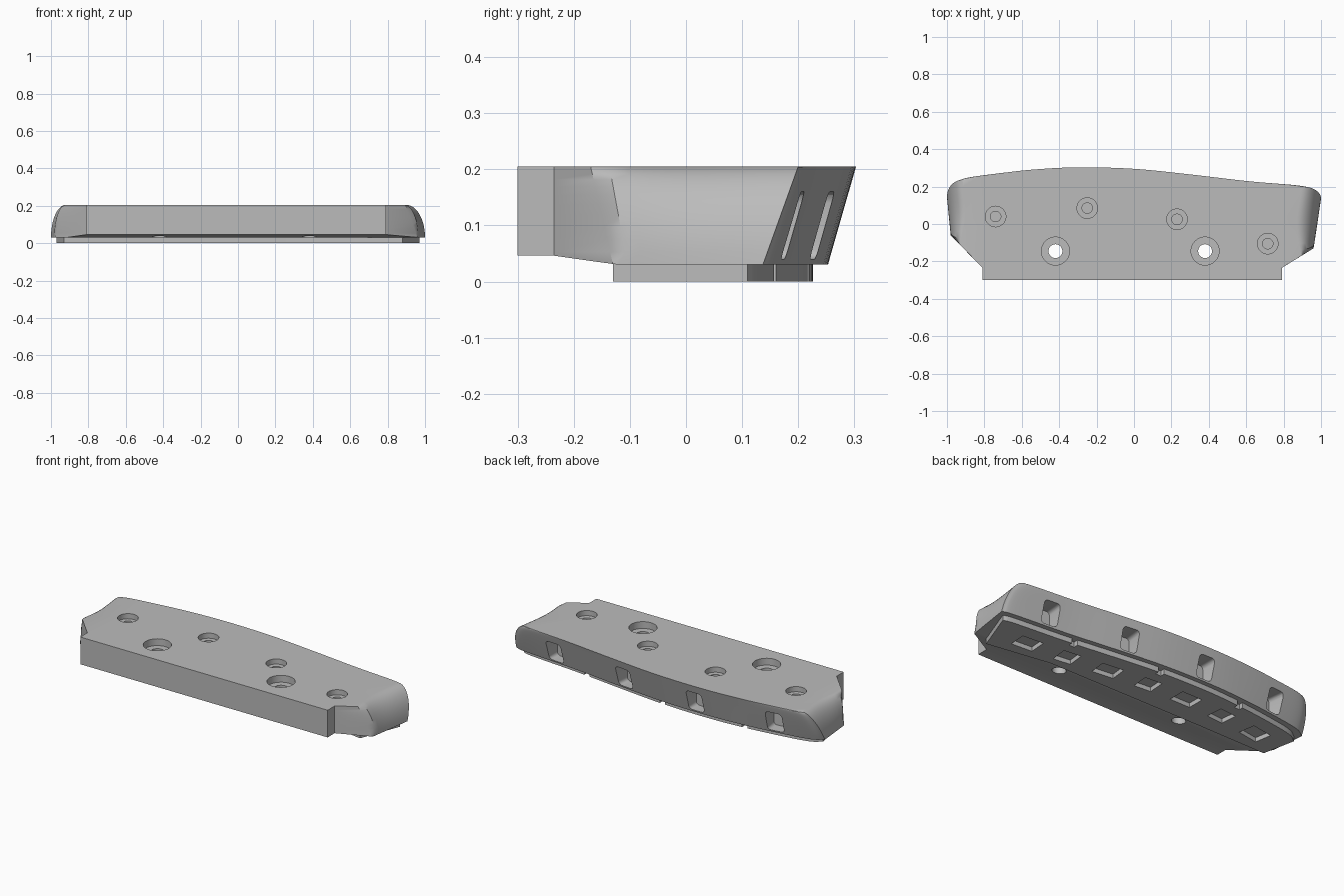
import bpy, bmesh, math
from mathutils import Vector, Matrix

old = bpy.data.objects.get("Cube")
if old:
    bpy.data.objects.remove(old, do_unlink=True)

grey = bpy.data.materials.new("plain_grey")
grey.use_nodes = True
grey.diffuse_color = (0.5, 0.5, 0.5, 1)
grey.node_tree.nodes["Principled BSDF"].inputs["Base Color"].default_value = (0.5, 0.5, 0.5, 1)


def make(name, bm):
    bmesh.ops.recalc_face_normals(bm, faces=bm.faces)
    mesh = bpy.data.meshes.new(name)
    bm.to_mesh(mesh)
    bm.free()
    mesh.materials.append(grey)
    obj = bpy.data.objects.new(name, mesh)
    bpy.context.collection.objects.link(obj)
    return obj


def loft(name, rings):
    """Skin closed rings of points and cap both ends."""
    bm = bmesh.new()
    rows = [[bm.verts.new(p) for p in ring] for ring in rings]
    n = len(rows[0])
    for a, b in zip(rows, rows[1:]):
        for i in range(n):
            j = (i + 1) % n
            bm.faces.new((a[i], a[j], b[j], b[i]))
    bm.faces.new(rows[0][::-1])
    bm.faces.new(rows[-1])
    return make(name, bm)


def prism(name, outline, z0, z1):
    return loft(name, [[(x, y, z) for x, y in outline] for z in (z0, z1)])


def cylinder(x, y, r, z0, z1):
    ring = [(x + r * math.cos(k * math.tau / 40), y + r * math.sin(k * math.tau / 40)) for k in range(40)]
    return prism("cutter", ring, z0, z1)


def box(center, size, rot=0.0, tilt=0.0, bevel=0.0):
    bm = bmesh.new()
    bmesh.ops.create_cube(bm, size=1)
    bmesh.ops.scale(bm, vec=size, verts=bm.verts)
    if bevel:
        edges = [e for e in bm.edges if abs((e.verts[0].co - e.verts[1].co).y) > 0.01]
        bmesh.ops.bevel(bm, geom=edges, offset=bevel, segments=4, affect='EDGES', profile=0.5)
    m = Matrix.Translation(center) @ Matrix.Rotation(rot, 4, 'Z') @ Matrix.Rotation(tilt, 4, 'X')
    bmesh.ops.transform(bm, matrix=m, verts=bm.verts)
    return make("cutter", bm)


def cut(obj, cutter):
    mod = obj.modifiers.new("cut", 'BOOLEAN')
    mod.operation = 'DIFFERENCE'
    mod.solver = 'EXACT'
    mod.object = cutter
    bpy.context.view_layer.objects.active = obj
    bpy.ops.object.modifier_apply(modifier=mod.name)
    bpy.data.objects.remove(cutter, do_unlink=True)


def smooth_path(points, steps):
    """Catmull-Rom curve through the points."""
    pts = [Vector(p) for p in points]
    pts = [2 * pts[0] - pts[1]] + pts + [2 * pts[-1] - pts[-2]]
    out = []
    for a, b, c, d in zip(pts, pts[1:], pts[2:], pts[3:]):
        for k in range(steps):
            t = k / steps
            out.append(0.5 * (2 * b + (c - a) * t + (2 * a - 5 * b + 4 * c - d) * t ** 2
                              + (3 * b - a - 3 * c + d) * t ** 3))
    return out + [pts[-2]]


# Outline pairs: bottom x, y, then top x, y
RIGHT = [(.96, -.13, .895, -.17), (.98, 0, .87, 0), (1, .137, .9, .2)]
BACK = [(1, .137, .9, .2), (.93, .152, .83, .21), (.6, .18, .6, .23), (.3, .215, .3, .265),
        (0, .245, 0, .295), (-.3, .253, -.3, .303), (-.55, .24, -.55, .29),
        (-.8, .21, -.75, .267), (-.94, .183, -.87, .25), (-1, .145, -.92, .235)]
LEFT = [(-1, .145, -.92, .235), (-.99, .04, -.9, .06), (-.98, -.06, -.93, -.11)]
front = [(-.81, -.3), (.79, -.3), (.79, -.235)]
corners = [Vector((x, y, x, y)) for x, y in front]
right, back, left = smooth_path(RIGHT, 5), smooth_path(BACK, 6), smooth_path(LEFT, 5)
outline = corners + right + back[1:-1] + left + [Vector((-.81, -.235, -.81, -.235))]
sharp = {len(corners), len(outline) - 2}  # front ends of the two flanks stay straight

# Main body: flanks roll over into the top, back wall leans outward
rings, LEVELS = [], 12
for k in range(LEVELS + 1):
    a = k / LEVELS * math.pi / 2
    t = math.sin(a)
    ring = []
    for i, p in enumerate(outline):
        f = t if i in sharp else 1 - math.cos(a)
        ring.append((p[0] + (p[2] - p[0]) * f, p[1] + (p[3] - p[1]) * t, .03 + .175 * t))
    rings.append(ring)
body = loft("body", rings)

# Raised underside at the front
profile = [(-.4, -.1), (-.12, -.1), (-.12, .03), (-.165, .036), (-.235, .046), (-.4, .046)]
cut(body, loft("cutter", [[(x, y, z) for y, z in profile] for x in (-1.2, 1.2)]))

# Underside plate following the back edge
rim = [(p[0] * .97, p[1] - .027) for p in back]
plate = prism("base_plate", [(-.93, -.075), (-.5, -.07), (.5, -.07), (.88, -.13)] + rim, 0, .034)


def rim_y(x):
    return min(rim, key=lambda p: abs(p[0] - x))[1]


# Notches in the plate rim and the row of pockets below
for x in (.53, 0, -.53):
    cut(plate, box((x, rim_y(x), .01), (.035, .05, .046)))
for k in range(7):
    x = .72 - k * .248
    slope = math.atan2(rim_y(x + .1) - rim_y(x - .1), .2)
    cut(plate, box((x, rim_y(x) - .135, 0), (.13 if k % 2 == 0 else .105, .1, .05), slope))

# Through bolts with counterbores
for x in (-.42, .38):
    cut(body, cylinder(x, -.145, .075, .165, .3))
    cut(body, cylinder(x, -.145, .037, -.1, .25))
    cut(plate, cylinder(x, -.145, .037, -.1, .25))

# Blind screw holes and the matching windows in the back wall
for x, y in ((-.74, .04), (-.25, .085), (.23, .025), (.715, -.105)):
    cut(body, cylinder(x, y, .055, .175, .3))
    cut(body, cylinder(x, y, .028, .1, .25))
    wall = rim_y(x) + .045
    slope = math.atan2(rim_y(x + .1) - rim_y(x - .1), .2)
    cut(body, box((x, wall, .1), (.1, .16, .12), slope, bevel=.02))

# Crisp edges, smooth curves
for obj in (body, plate):
    bpy.ops.object.select_all(action='DESELECT')
    obj.select_set(True)
    bpy.context.view_layer.objects.active = obj
    bpy.ops.object.shade_smooth_by_angle(angle=math.radians(30))
